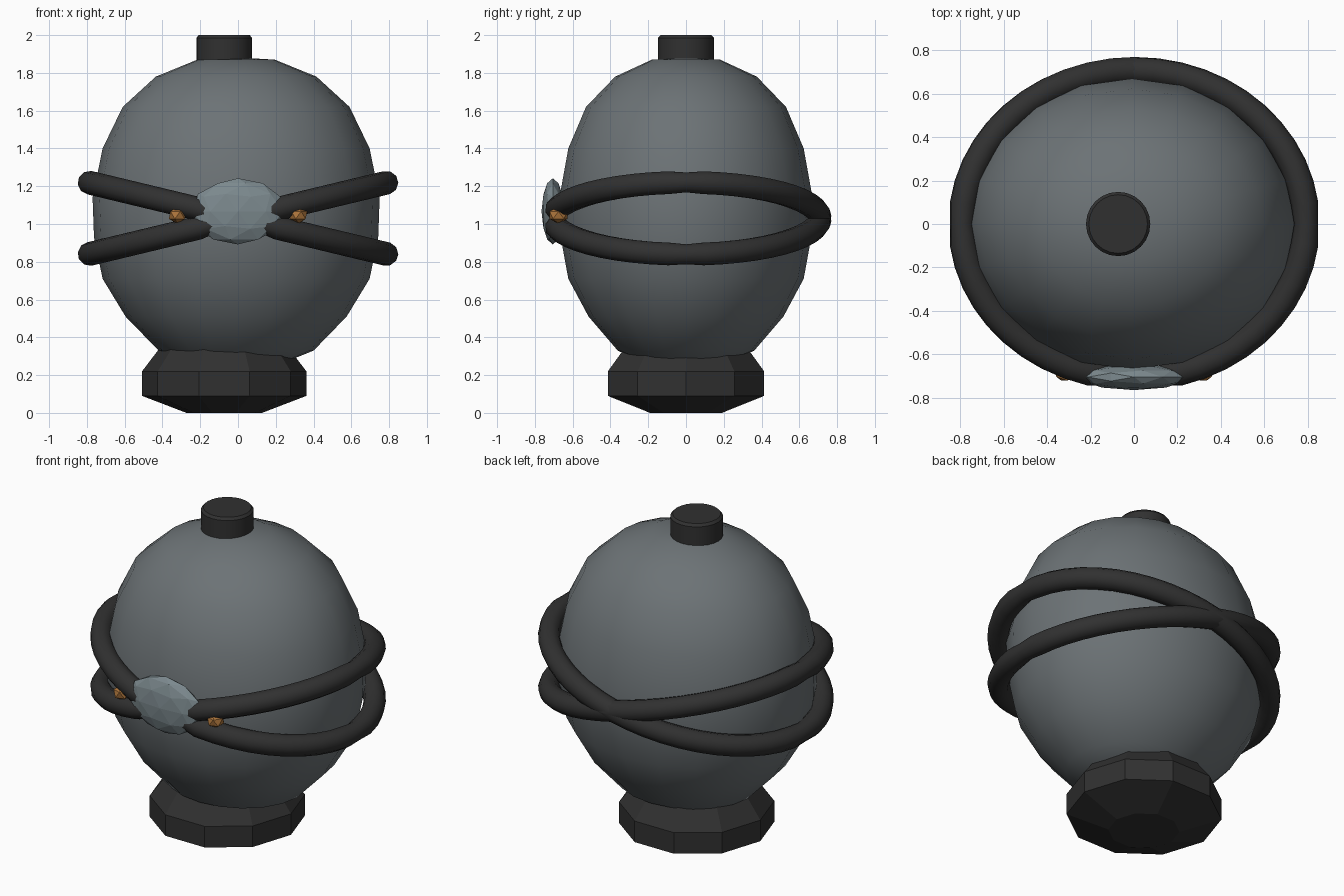
import bpy, bmesh
from math import sin, cos, pi, radians

cube = bpy.data.objects.get("Cube")
if cube:
    bpy.data.objects.remove(cube, do_unlink=True)


def material(name, rgb):
    m = bpy.data.materials.new(name)
    m.use_nodes = True
    m.diffuse_color = (*rgb, 1)
    bsdf = next(n for n in m.node_tree.nodes if n.type == 'BSDF_PRINCIPLED')
    bsdf.inputs["Base Color"].default_value = (*rgb, 1)
    bsdf.inputs["Roughness"].default_value = 0.7
    return m


slate = material("slate grey", (0.15, 0.17, 0.18))
black = material("charcoal black", (0.03, 0.03, 0.03))
pale = material("pale grey", (0.20, 0.25, 0.27))
amber = material("amber", (0.42, 0.18, 0.045))


def add_object(name, data, mat):
    data.materials.append(mat)
    ob = bpy.data.objects.new(name, data)
    bpy.context.collection.objects.link(ob)
    return ob


def smooth(ob, angle):
    bpy.ops.object.select_all(action='DESELECT')
    ob.select_set(True)
    bpy.context.view_layer.objects.active = ob
    bpy.ops.object.shade_smooth_by_angle(angle=radians(angle))


def lathe(name, profile, sides, mat, centre=(0, 0), scale=(1, 1)):
    """Closed turned solid from (radius, height) pairs, bottom to top."""
    bm = bmesh.new()
    rings = []
    for r, z in profile:
        rings.append([bm.verts.new((centre[0] + scale[0] * r * cos(2 * pi * i / sides),
                                    centre[1] + scale[1] * r * sin(2 * pi * i / sides), z))
                      for i in range(sides)])
    for low, high in zip(rings, rings[1:]):
        for i in range(sides):
            j = (i + 1) % sides
            bm.faces.new((low[i], low[j], high[j], high[i]))
    bm.faces.new(rings[0][::-1])
    bm.faces.new(rings[-1])
    me = bpy.data.meshes.new(name)
    bm.to_mesh(me)
    bm.free()
    return add_object(name, me, mat)


def ellipsoid(name, loc, size, subdivisions, mat):
    bm = bmesh.new()
    bmesh.ops.create_icosphere(bm, subdivisions=subdivisions, radius=1)
    bmesh.ops.scale(bm, vec=size, verts=bm.verts)
    bmesh.ops.translate(bm, vec=loc, verts=bm.verts)
    me = bpy.data.meshes.new(name)
    bm.to_mesh(me)
    bm.free()
    return add_object(name, me, mat)


def band(name, slope):
    """Tilted hoop that thins where it crosses the front gem."""
    cu = bpy.data.curves.new(name, 'CURVE')
    cu.dimensions = '3D'
    cu.bevel_depth = 0.063
    cu.bevel_resolution = 3
    sp = cu.splines.new('POLY')
    n = 48
    sp.points.add(n - 1)
    for i, p in enumerate(sp.points):
        x, y = 0.793 * cos(2 * pi * i / n), 0.708 * sin(2 * pi * i / n)
        p.co = (x, y, 1.03 + slope * x, 1)
        if y < 0:
            p.radius = min(1, 0.35 + abs(x) * 3.2)
        if i % (n // 2) == 0:  # pinched side joints
            p.radius = 0.88
    sp.use_cyclic_u = True
    ob = add_object(name, cu, black)
    bpy.ops.object.select_all(action='DESELECT')
    ob.select_set(True)
    bpy.context.view_layer.objects.active = ob
    bpy.ops.object.convert(target='MESH')
    smooth(bpy.context.view_layer.objects.active, 50)


# Egg-shaped body
body = lathe("body", [(0.25, 0.24), (0.54, 0.33), (0.77, 0.51), (0.93, 0.71), (0.99, 0.93),
                      (1.0, 1.14), (0.93, 1.40), (0.79, 1.62), (0.56, 1.78), (0.27, 1.87),
                      (0.05, 1.88)],
             20, slate, (-0.01, 0.0), (0.76, 0.67))
smooth(body, 60)

# Faceted foot and round top cap, both slightly off-centre
lathe("base", [(0.20, 0), (0.435, 0.09), (0.435, 0.22), (0.34, 0.345)], 10, black, (-0.073, 0))
cap = lathe("cap", [(0.148, 1.82), (0.148, 1.985), (0.135, 2.0)], 24, black, (-0.073, 0))
smooth(cap, 35)

# Crossed bands
band("rising_band", 0.24)
band("falling_band", -0.24)

# Front gem and a bead on each side
ellipsoid("gem", (0, -0.705, 1.067), (0.25, 0.06, 0.175), 2, pale)
for side, x in (("right", -0.32), ("left", 0.32)):
    ellipsoid(side + "_bead", (x, -0.675, 1.047), (0.052, 0.055, 0.045), 1, amber)
